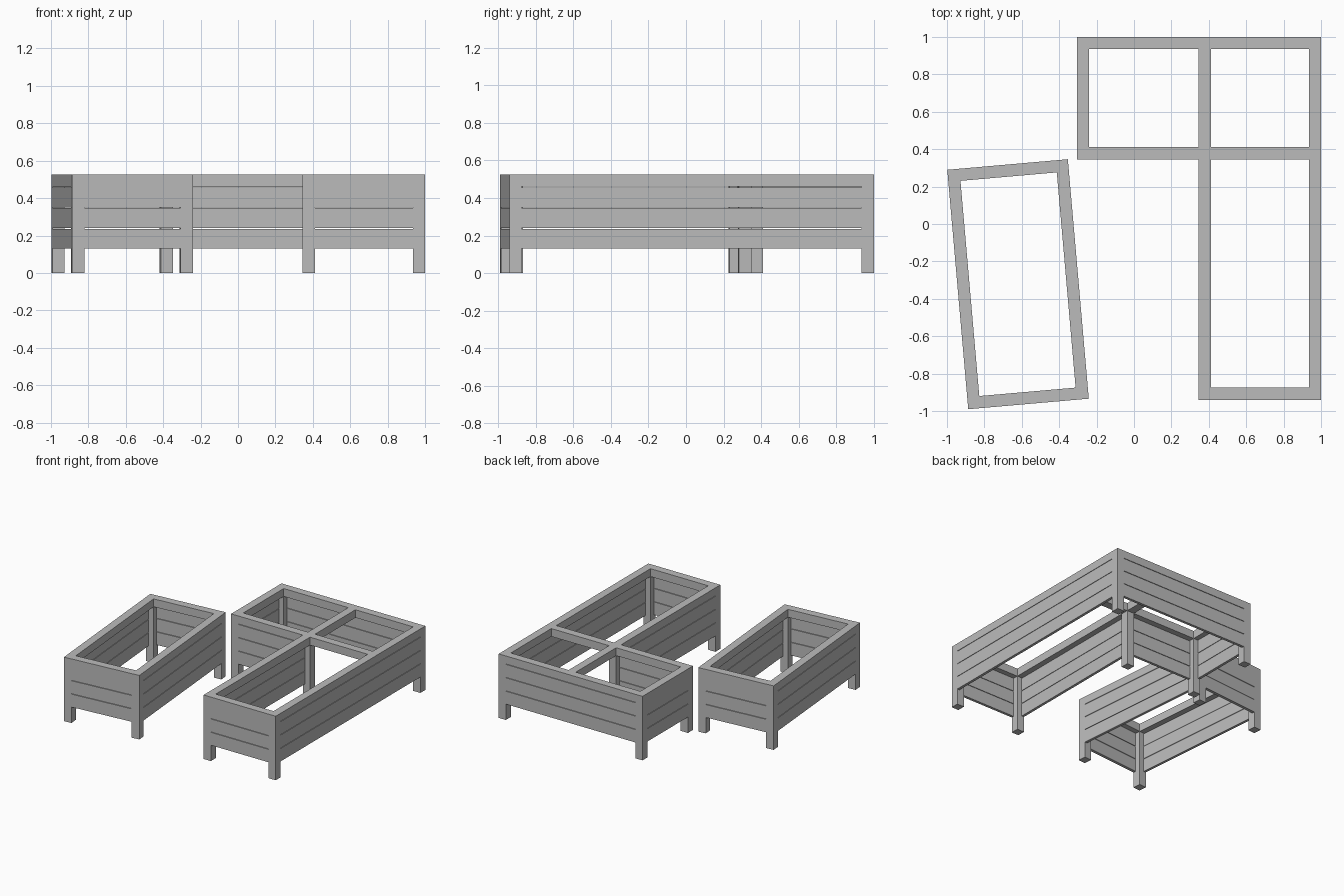
import bpy
from math import radians
from mathutils import Matrix, Vector

cube = bpy.data.objects.get("Cube")
if cube:
    bpy.data.objects.remove(cube, do_unlink=True)

POST = 0.065      # post and rail thickness
BOARD = 0.022     # board thickness
GAP = 0.004       # slit between boards
TOP, RAIL_Z, FLOOR = 0.525, 0.46, 0.13

wood = bpy.data.materials.new("grey_wood")
wood.use_nodes = True
grey = (0.5, 0.5, 0.5, 1)
wood.diffuse_color = grey
wood.node_tree.nodes["Principled BSDF"].inputs["Base Color"].default_value = grey


def box(name, lo, hi, frame):
    """Axis-aligned box between two corners, placed by the bed's frame."""
    corners = [(x, y, z) for x in (lo[0], hi[0]) for y in (lo[1], hi[1]) for z in (lo[2], hi[2])]
    faces = [(0, 1, 3, 2), (4, 6, 7, 5), (0, 4, 5, 1), (2, 3, 7, 6), (0, 2, 6, 4), (1, 5, 7, 3)]
    mesh = bpy.data.meshes.new(name)
    mesh.from_pydata(corners, [], faces)
    mesh.materials.append(wood)
    obj = bpy.data.objects.new(name, mesh)
    obj.matrix_world = frame
    bpy.context.collection.objects.link(obj)
    return obj


def wall(name, axis, span, outer, side, frame, rail_gap):
    """Three boards and a top rail between two posts; side is the outward direction."""
    def piece(label, thick, z0, z1):
        depth = sorted((outer, outer - side * thick))
        if axis == "x":
            lo, hi = (span[0], depth[0], z0), (span[1], depth[1], z1)
        else:
            lo, hi = (depth[0], span[0], z0), (depth[1], span[1], z1)
        box(name + label, lo, hi, frame)

    step = (RAIL_Z - FLOOR) / 3
    for i in range(3):
        top = FLOOR + (i + 1) * step
        slit = GAP if i < 2 or rail_gap else 0
        piece("_board", BOARD, FLOOR + i * step, top - slit)
    piece("_top_rail", POST, RAIL_Z, TOP)


def post(name, x, y, frame):
    box(name, (x, y, 0), (x + POST, y + POST, TOP), frame)


# Rectangular bed, turned slightly
turn = Matrix.Translation(Vector((-0.62, -0.322, 0))) @ Matrix.Rotation(radians(5), 4, "Z")
W, L = 0.3235, 0.6425
for x in (-W, W - POST):
    for y in (-L, L - POST):
        post("small_bed_post", x, y, turn)
for s in (-1, 1):
    wall("small_bed_end", "x", (-W + POST, W - POST), s * L, s, turn, False)
    wall("small_bed_side", "y", (-L + POST, L - POST), s * W, s, turn, True)

# L-shaped bed
still = Matrix.Identity(4)
X0, X1, X2 = -0.305, 0.346, 1.0
Y0, Y1, Y2 = -0.94, 0.346, 1.0
for x, y in ((X0, Y1), (X0, Y2 - POST), (X1, Y1), (X1, Y0), (X2 - POST, Y0), (X2 - POST, Y2 - POST)):
    post("corner_bed_post", x, y, still)
wall("corner_bed_back", "x", (X0 + POST, X2 - POST), Y2, 1, still, True)
wall("corner_bed_long_side", "y", (Y0 + POST, Y2 - POST), X2, 1, still, True)
wall("corner_bed_inner_front", "x", (X0 + POST, X1), Y1, -1, still, True)
wall("corner_bed_inner_side", "y", (Y0 + POST, Y1), X1, -1, still, True)
wall("corner_bed_front_end", "x", (X1 + POST, X2 - POST), Y0, -1, still, False)
wall("corner_bed_left_end", "y", (Y1 + POST, Y2 - POST), X0, -1, still, False)

# Cross rails bracing the corner
box("cross_rail", (X1 + POST, Y1, RAIL_Z), (X2 - POST, Y1 + POST, TOP), still)
box("cross_rail", (X1, Y1 + POST, RAIL_Z), (X1 + POST, Y2 - POST, TOP), still)
